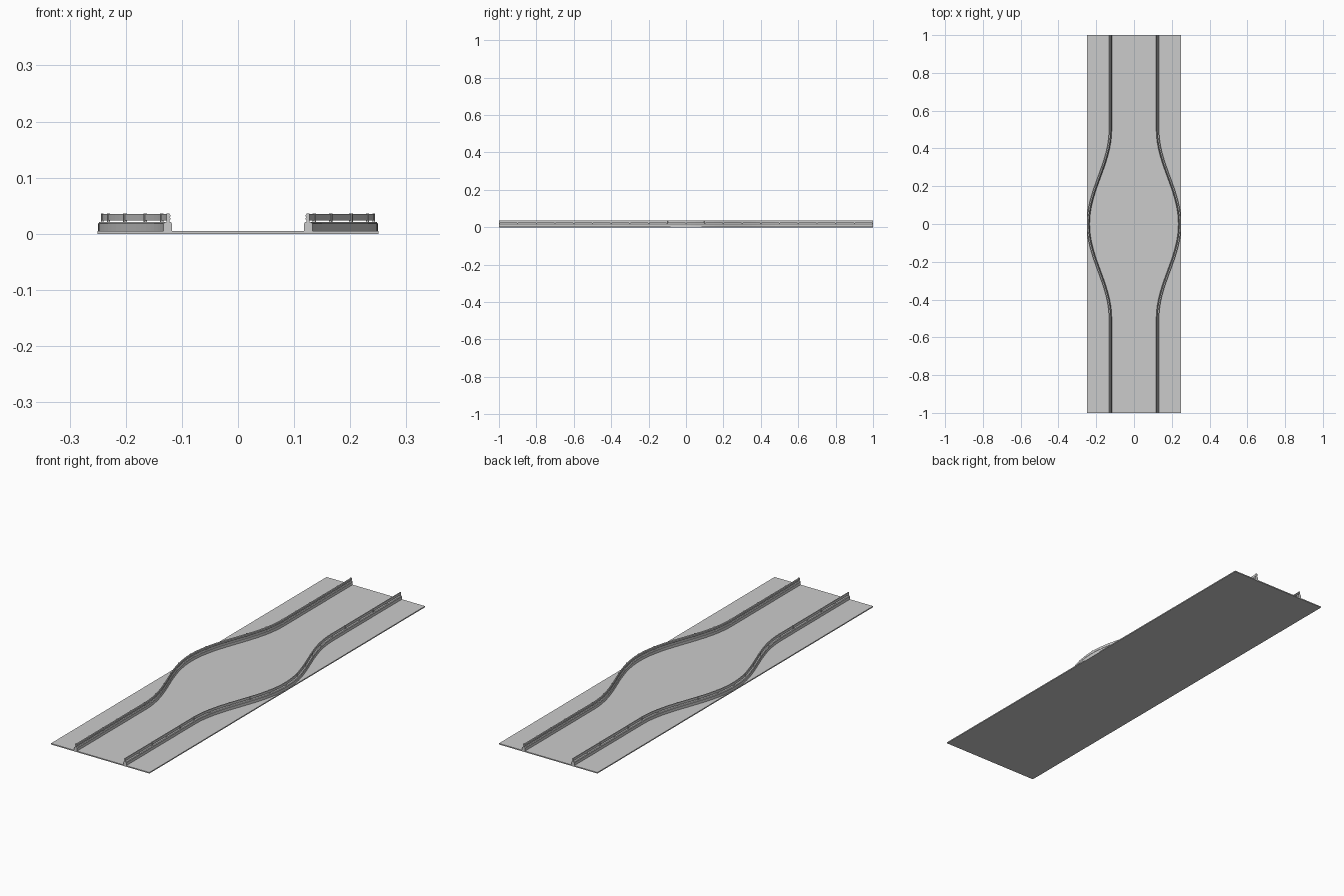
import bpy, bmesh, math
from mathutils import Vector

if "Cube" in bpy.data.objects:
    bpy.data.objects.remove(bpy.data.objects["Cube"])

def path_x(y):
    # straight lane edge that swells outward around the middle
    a = abs(y)
    return 0.125 if a >= 0.5 else 0.125 + 0.117 * (1 + math.cos(math.pi * a / 0.5)) / 2

def frame(y):
    e = 0.004
    t = Vector((path_x(y + e) - path_x(y - e), 2 * e, 0)).normalized()
    return Vector((path_x(y), y, 0)), t, Vector((t.y, -t.x, 0))

def finish(bm, name):
    bmesh.ops.recalc_face_normals(bm, faces=bm.faces)
    me = bpy.data.meshes.new(name)
    bm.to_mesh(me)
    bm.free()
    ob = bpy.data.objects.new(name, me)
    bpy.context.collection.objects.link(ob)
    return ob

def sweep(name, profile, side):
    # profile: (offset outward, height)
    bm = bmesh.new()
    ys = [-1, -0.75] + [-0.5 + i * 0.025 for i in range(41)] + [0.75, 1]
    rings = []
    for y in ys:
        p, t, n = frame(y)
        ring = []
        for o, z in profile:
            v = p + n * o
            ring.append(bm.verts.new((v.x * side, v.y if abs(y) < 1 else y, z)))
        rings.append(ring)
    k = len(profile)
    for a, b in zip(rings, rings[1:]):
        for i in range(k):
            bm.faces.new((a[i], a[(i + 1) % k], b[(i + 1) % k], b[i]))
    bm.faces.new(rings[0])
    bm.faces.new(rings[-1])
    return finish(bm, name)

def posts(name, side):
    bm = bmesh.new()
    for i in range(21):
        y = max(-0.997, min(0.997, -1 + i * 0.1))
        p, t, n = frame(y)
        cube = bmesh.ops.create_cube(bm, size=1)["verts"]
        for v in cube:
            q = p + n * (v.co.x * 0.005) + t * (v.co.y * 0.006)
            v.co = (q.x * side, q.y, 0.028 + v.co.z * 0.016)
    return finish(bm, name)

# road deck
bm = bmesh.new()
bmesh.ops.create_cube(bm, size=1)
for v in bm.verts:
    v.co = (v.co.x * 0.5, v.co.y * 2, (v.co.z + 0.5) * 0.005)
finish(bm, "road_deck")

# kerb walls, ribbed rails and posts on both sides
kerb = [(-0.0075, 0.003), (0.0075, 0.003), (0.0075, 0.018), (0.005, 0.021), (-0.005, 0.021), (-0.0075, 0.018)]
rail = [(-0.003, 0.024), (-0.005, 0.026), (-0.005, 0.028), (-0.003, 0.0295), (-0.005, 0.031), (-0.005, 0.033),
        (-0.003, 0.035), (0.001, 0.035), (0.001, 0.024)]
for side, tag in ((-1, "left"), (1, "right")):
    sweep(tag + "_kerb", kerb, side)
    sweep(tag + "_rail", rail, side)
    posts(tag + "_posts", side)
